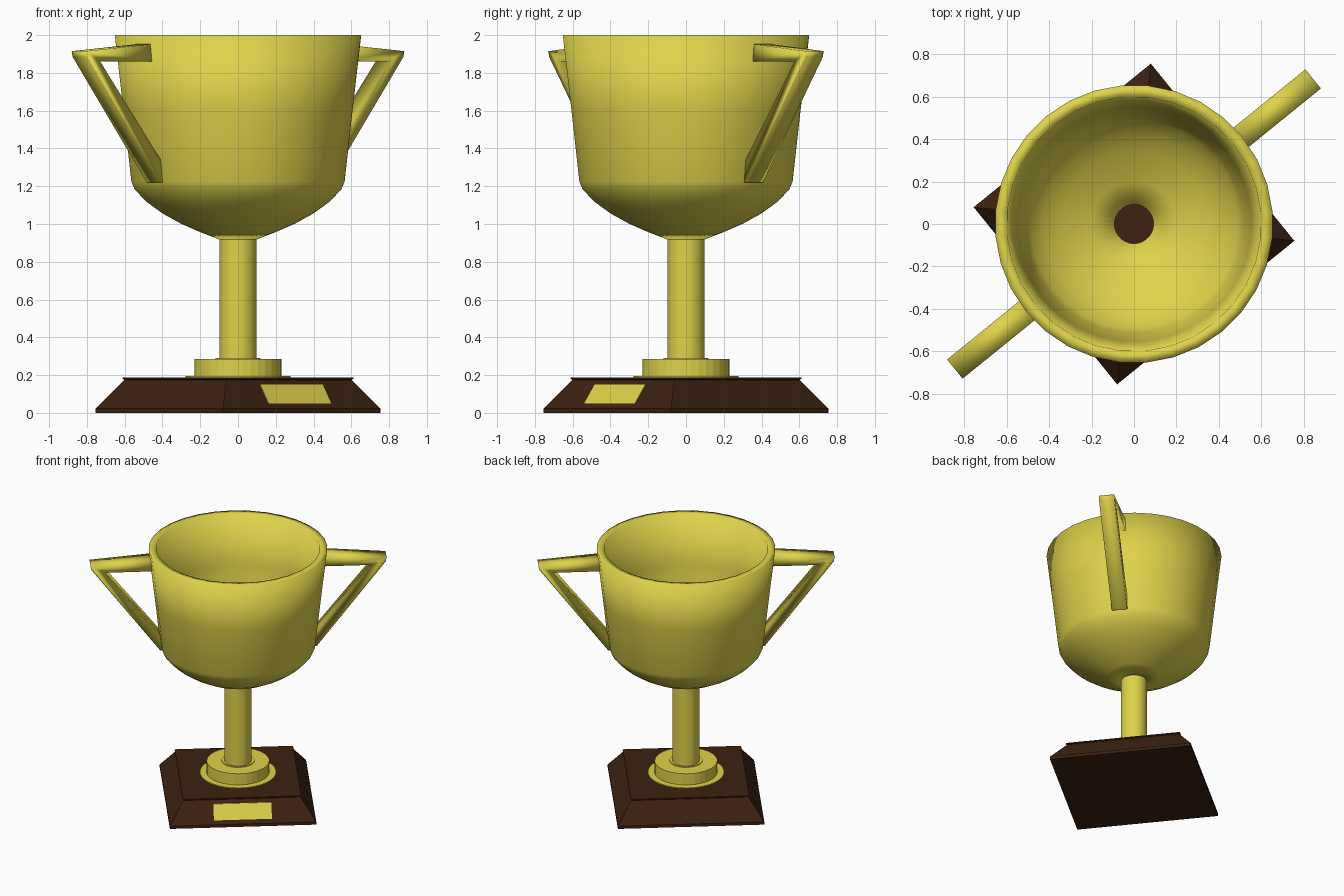
import bpy, bmesh, math

if "Cube" in bpy.data.objects:
    bpy.data.objects.remove(bpy.data.objects["Cube"])

TURN = math.radians(39)          # whole model is turned about z


def material(name, rgb):
    m = bpy.data.materials.new(name)
    m.diffuse_color = (*rgb, 1)
    m.use_nodes = True
    m.node_tree.nodes["Principled BSDF"].inputs["Base Color"].default_value = m.diffuse_color
    return m


gold = material("gold", (0.73, 0.65, 0.07))
wood = material("dark_wood", (0.045, 0.016, 0.006))


def finish(bm, name, mat, smooth):
    bmesh.ops.recalc_face_normals(bm, faces=bm.faces)
    me = bpy.data.meshes.new(name)
    bm.to_mesh(me)
    bm.free()
    me.materials.append(mat)
    for p in me.polygons:
        p.use_smooth = smooth
    ob = bpy.data.objects.new(name, me)
    ob.rotation_euler.z = TURN
    bpy.context.collection.objects.link(ob)
    return ob


def lathe(name, profile, segs, mat, smooth, offset=0.0, caps=False, closed=False):
    bm = bmesh.new()
    rings = []
    for r, z in profile:
        angles = [offset + 2 * math.pi * i / segs for i in range(segs)]
        rings.append([bm.verts.new((r * math.cos(a), r * math.sin(a), z)) for a in angles])
    pairs = list(zip(rings, rings[1:]))
    if closed:
        pairs.append((rings[-1], rings[0]))
    for a, b in pairs:
        for i in range(segs):
            j = (i + 1) % segs
            bm.faces.new((a[i], a[j], b[j], b[i]))
    if caps:
        bm.faces.new(rings[0])
        bm.faces.new(rings[-1])
    return finish(bm, name, mat, smooth)


def prism(name, outline, half_width, mat, smooth, side=1):
    # outline in the x-z plane, extruded along y
    bm = bmesh.new()
    a = [bm.verts.new((side * x, -half_width, z)) for x, z in outline]
    b = [bm.verts.new((side * x, half_width, z)) for x, z in outline]
    n = len(outline)
    for i in range(n):
        j = (i + 1) % n
        bm.faces.new((a[i], a[j], b[j], b[i]))
    bm.faces.new(a)
    bm.faces.new(b)
    return finish(bm, name, mat, smooth)


# square stepped plinth
S = math.sqrt(2)
plinth = [(0.537, 0), (0.537, 0.022), (0.428, 0.175), (0.434, 0.18), (0.434, 0.188), (0.42, 0.188)]
lathe("plinth", [(h * S, z) for h, z in plinth], 4, wood, False, math.pi / 4, caps=True)

# plaque lying on the sloped front face
bm = bmesh.new()
verts = [bm.verts.new(c) for c in ((-0.213, -0.521, 0.05), (0.213, -0.521, 0.05),
                                   (0.213, -0.450, 0.15), (-0.213, -0.450, 0.15))]
face = bm.faces.new(verts)
ext = bmesh.ops.extrude_face_region(bm, geom=[face])
for v in [g for g in ext["geom"] if isinstance(g, bmesh.types.BMVert)]:
    v.co.y += 0.012
finish(bm, "plaque", gold, False)

# stepped foot ring, open in the middle
lathe("foot", [(0.095, 0.286), (0.12, 0.29), (0.12, 0.285), (0.23, 0.285), (0.23, 0.195),
               (0.28, 0.195), (0.28, 0.186)], 32, gold, False)

# hollow stem
lathe("stem", [(0.098, 0.186), (0.098, 0.55), (0.098, 0.925)], 32, gold, True)

# thick-walled bowl, open into the stem
lathe("bowl", [(0.092, 0.915), (0.2, 0.957), (0.3, 1.0), (0.4, 1.055), (0.49, 1.12), (0.55, 1.185),
               (0.567, 1.225), (0.61, 1.61), (0.655, 2.0), (0.6, 2.0), (0.555, 1.61), (0.515, 1.25),
               (0.49, 1.2), (0.43, 1.13), (0.34, 1.07), (0.2, 1.0), (0.092, 0.96)],
      32, gold, True, closed=True)

# pair of angular handles
handle = [(0.61, 1.955), (1.086, 1.915), (1.08, 1.885), (0.575, 1.22), (0.53, 1.22),
          (0.53, 1.285), (0.985, 1.86), (0.61, 1.86)]
for side, name in ((1, "right_handle"), (-1, "left_handle")):
    prism(name, handle, 0.058, gold, True, side)
